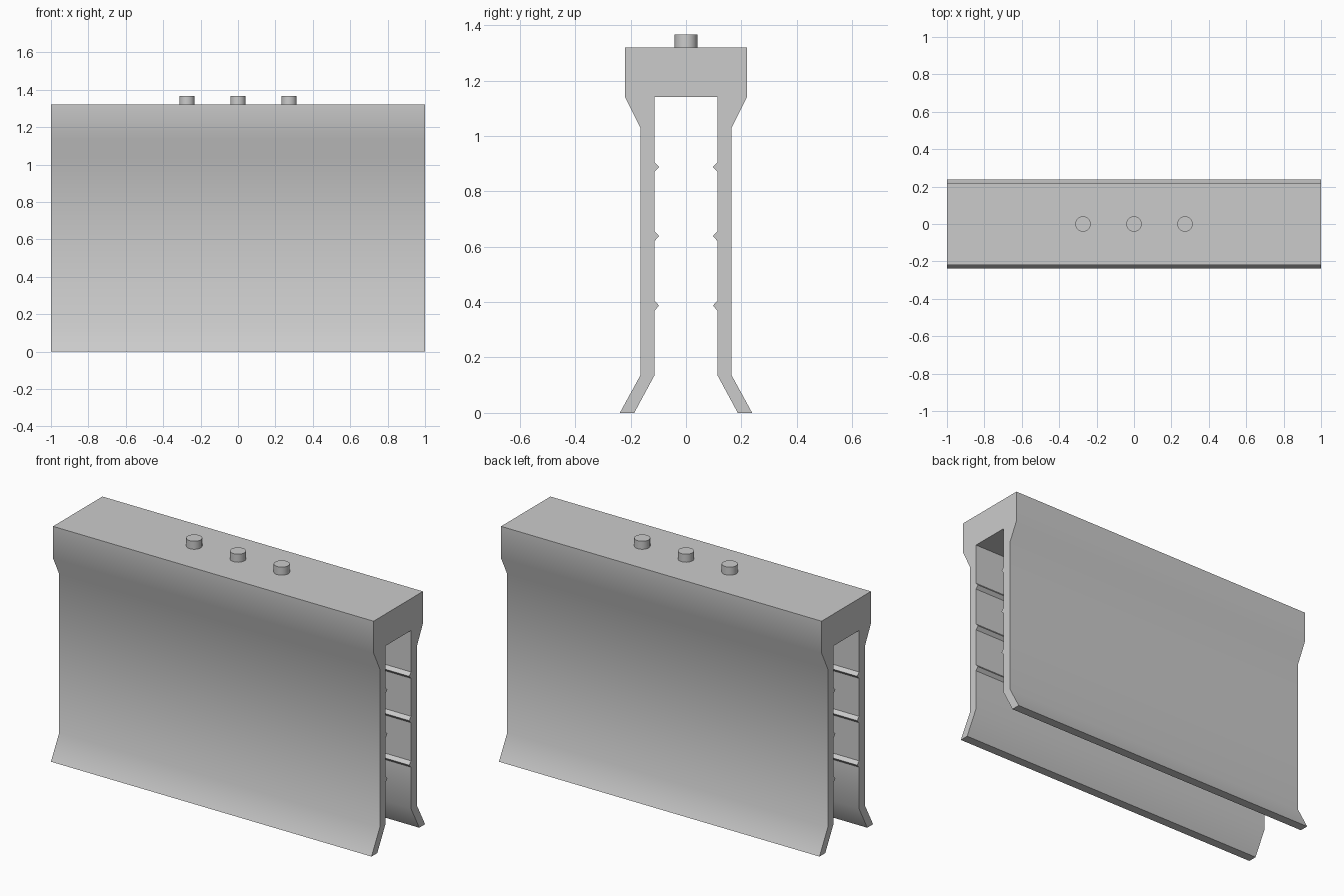
import bpy
import bmesh
import math

cube = bpy.data.objects.get("Cube")
if cube:
    bpy.data.objects.remove(cube, do_unlink=True)

grey = bpy.data.materials.new("plain grey")
grey.use_nodes = True
colour = (0.6, 0.6, 0.6, 1)
grey.diffuse_color = colour
grey.node_tree.nodes["Principled BSDF"].inputs["Base Color"].default_value = colour


def finish(obj):
    obj.data.materials.clear()
    obj.data.materials.append(grey)
    bpy.ops.object.select_all(action='DESELECT')
    obj.select_set(True)
    bpy.context.view_layer.objects.active = obj
    bpy.ops.object.shade_smooth_by_angle(angle=math.radians(35))


def extrude_profile(name, profile, length):
    """Sweep a closed (y, z) profile along x."""
    bm = bmesh.new()
    face = bm.faces.new([bm.verts.new((-length / 2, y, z)) for y, z in profile])
    swept = bmesh.ops.extrude_face_region(bm, geom=[face], use_keep_orig=True)
    moved = [g for g in swept["geom"] if isinstance(g, bmesh.types.BMVert)]
    bmesh.ops.translate(bm, verts=moved, vec=(length, 0, 0))
    bmesh.ops.recalc_face_normals(bm, faces=bm.faces)
    mesh = bpy.data.meshes.new(name)
    bm.to_mesh(mesh)
    bm.free()
    obj = bpy.data.objects.new(name, mesh)
    bpy.context.collection.objects.link(obj)
    finish(obj)


# Clip body: thick head, two thin legs with flared feet and inner ridges
top = 1.32
inner, tip, ridge = 0.114, 0.097, 0.018
half = [(0.22, top), (0.22, 1.14), (0.165, 1.03), (0.165, 0.135),
        (0.239, 0), (0.187, 0), (inner, 0.135)]
for z in (0.387, 0.638, 0.888):
    half += [(inner, z - ridge), (tip, z), (inner, z + ridge)]
half.append((inner, 1.14))
mirrored = [(-y, z) for y, z in reversed(half)]
extrude_profile("clip_body", half + mirrored, 2)

# Row of round pegs on the head
for label, x in (("right", -0.273), ("middle", 0), ("left", 0.273)):
    bpy.ops.mesh.primitive_cylinder_add(
        vertices=48, radius=0.041, depth=0.055, location=(x, 0, top + 0.018))
    peg = bpy.context.object
    peg.name = label + "_peg"
    finish(peg)
